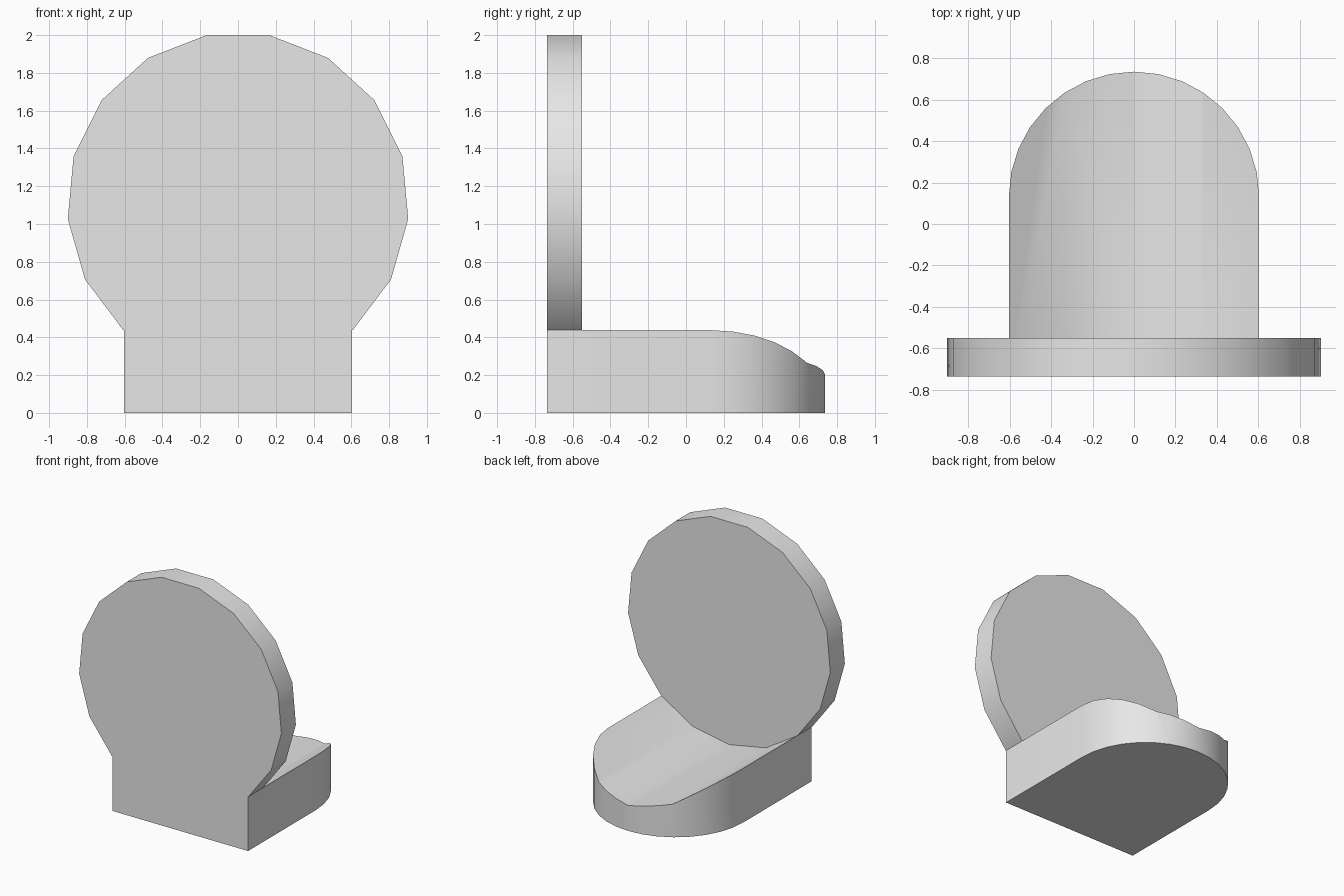
import bpy
import bmesh
from math import sin, cos, pi, radians

default = bpy.data.objects.get("Cube")
if default:
    bpy.data.objects.remove(default, do_unlink=True)

SIDES, RADIUS, CENTRE_Z = 17, 0.905, 1.11   # round plate
HALF_W, HALF_D, PLATE_T = 0.604, 0.735, 0.185
ARC_STEPS = 16

grey = bpy.data.materials.new("light_grey")
grey.use_nodes = True
grey.diffuse_color = (0.8, 0.8, 0.8, 1)
grey.node_tree.nodes["Principled BSDF"].inputs["Base Color"].default_value = (0.8, 0.8, 0.8, 1)


def prism(name, outline, offset):
    """Extrude a closed outline of 3D points by an offset."""
    bm = bmesh.new()
    face = bm.faces.new([bm.verts.new(p) for p in outline])
    moved = bmesh.ops.extrude_face_region(bm, geom=[face], use_keep_orig=True)["geom"]
    bmesh.ops.translate(bm, vec=offset,
                        verts=[v for v in moved if isinstance(v, bmesh.types.BMVert)])
    bmesh.ops.recalc_face_normals(bm, faces=bm.faces)
    mesh = bpy.data.meshes.new(name)
    bm.to_mesh(mesh)
    bm.free()
    mesh.materials.append(grey)
    obj = bpy.data.objects.new(name, mesh)
    bpy.context.collection.objects.link(obj)
    return obj


def activate(obj):
    bpy.ops.object.select_all(action="DESELECT")
    obj.select_set(True)
    bpy.context.view_layer.objects.active = obj


def round_outline(y):
    """Polygon with a flat edge on top and a corner at the bottom."""
    angles = [2 * pi * (i + 0.5) / SIDES for i in range(SIDES)]
    return [(RADIUS * sin(a), y, CENTRE_Z + RADIUS * cos(a)) for a in angles]


# Upright round plate at the front
plate = prism("round_front_plate", round_outline(-HALF_D), (0, PLATE_T, 0))

# Base: straight sides, rounded back
arc_y = HALF_D - HALF_W
outline = [(-HALF_W, -HALF_D, 0), (HALF_W, -HALF_D, 0)]
for i in range(ARC_STEPS + 1):
    a = pi * i / ARC_STEPS
    outline.append((HALF_W * cos(a), arc_y + HALF_W * sin(a), 0))
base = prism("cradle_base", outline, (0, 0, 0.6))

# Hollow the top of the base into a trough that fits the plate
cutter = prism("trough_cutter", round_outline(-1), (0, 2, 0))
cutter.hide_render = True
cut = base.modifiers.new("trough", "BOOLEAN")
cut.operation = "DIFFERENCE"
cut.solver = "EXACT"
cut.object = cutter
activate(base)
bpy.ops.object.modifier_apply(modifier=cut.name)
bpy.data.objects.remove(cutter, do_unlink=True)

# Smooth the curved sides, keep the rims crisp
for obj in (plate, base):
    activate(obj)
    bpy.ops.object.shade_smooth_by_angle(angle=radians(30))
